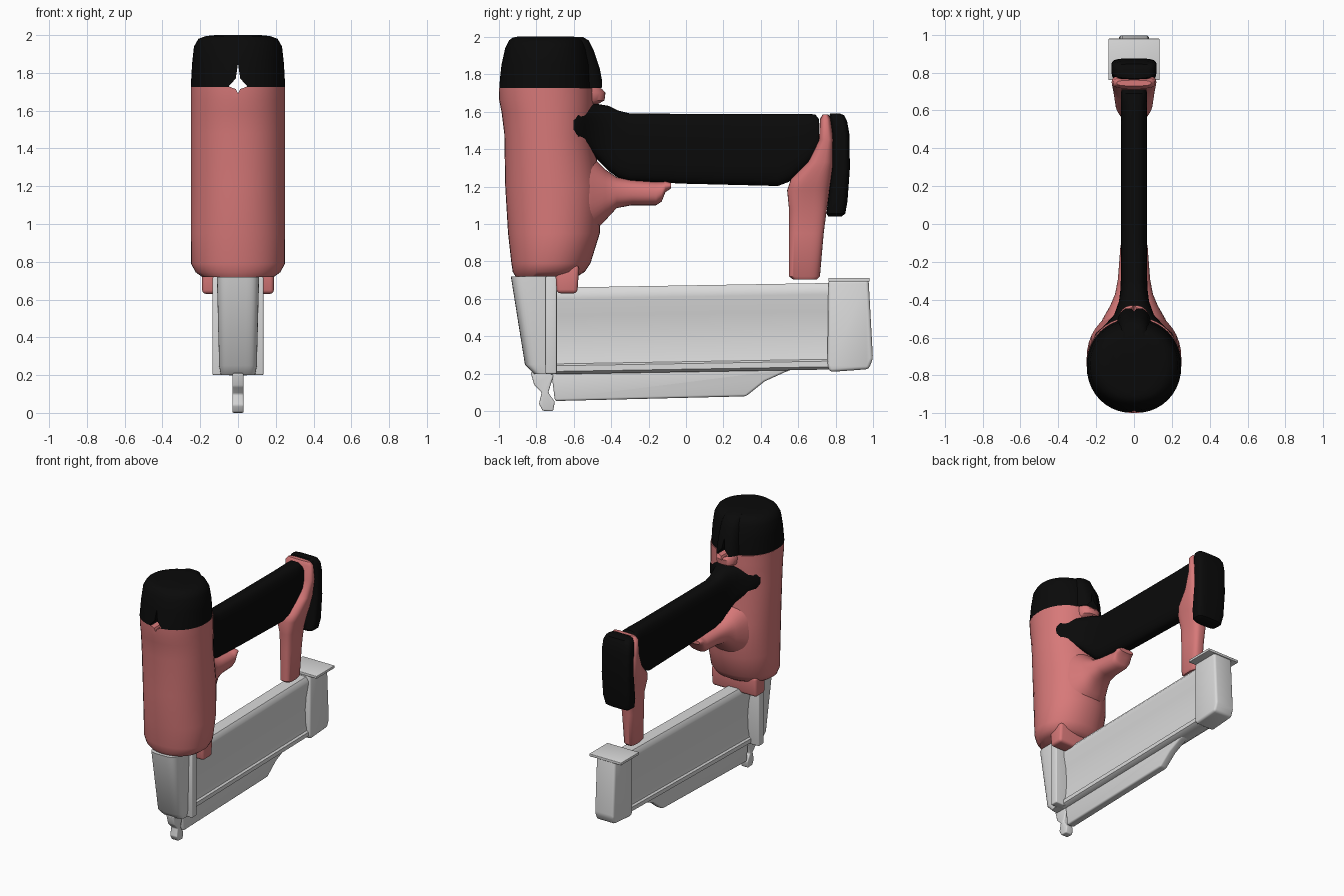
import bpy
import bmesh
from math import cos, sin, pi, radians

cube = bpy.data.objects.get("Cube")
if cube:
    bpy.data.objects.remove(cube, do_unlink=True)


def material(name, r, g, b):
    mat = bpy.data.materials.new(name)
    mat.use_nodes = True
    mat.diffuse_color = (r, g, b, 1)
    mat.node_tree.nodes["Principled BSDF"].inputs["Base Color"].default_value = (r, g, b, 1)
    return mat


RED = material("soft red casing", .68, .19, .19)
BLACK = material("black rubber", .003, .003, .003)
STEEL = material("pale steel", .7, .7, .7)


def place(axis, p, q, d):
    """Point with profile coordinates p, q and depth d along the axis."""
    return {"X": (d, p, q), "Y": (p, d, q), "Z": (p, q, d)}[axis]


def build(name, rings, mat, bevel=0, cutter=None):
    """Skin a row of rings, close both ends, then bevel, cut and shade."""
    bm = bmesh.new()
    loops = [[bm.verts.new(co) for co in ring] for ring in rings]
    count = len(loops[0])
    for a, b in zip(loops, loops[1:]):
        for i in range(count):
            j = (i + 1) % count
            bm.faces.new((a[i], a[j], b[j], b[i]))
    bm.faces.new(loops[0])
    bm.faces.new(loops[-1])
    bmesh.ops.recalc_face_normals(bm, faces=bm.faces)
    mesh = bpy.data.meshes.new(name)
    bm.to_mesh(mesh)
    bm.free()
    mesh.materials.append(mat)
    obj = bpy.data.objects.new(name, mesh)
    bpy.context.collection.objects.link(obj)
    bpy.ops.object.select_all(action="DESELECT")
    obj.select_set(True)
    bpy.context.view_layer.objects.active = obj
    if bevel:
        mod = obj.modifiers.new("round edges", "BEVEL")
        mod.width, mod.segments, mod.angle_limit = bevel, 3, radians(25)
        bpy.ops.object.modifier_apply(modifier=mod.name)
    if cutter:
        mod = obj.modifiers.new("notch", "BOOLEAN")
        mod.object, mod.operation, mod.solver = cutter, "DIFFERENCE", "EXACT"
        bpy.ops.object.modifier_apply(modifier=mod.name)
    bpy.ops.object.shade_smooth_by_angle(angle=radians(40))
    return obj


def prism(name, axis, points, start, end, mat, bevel=0, slope=0):
    rings = []
    for d in (start, end):
        rings.append([place(axis, p, q + slope * d, d) for p, q in points])
    return build(name, rings, mat, bevel)


def loft(name, axis, rows, mat, power=2, cutter=None, count=40):
    """Rows are (position, low edge, high edge, half width)."""
    def bulge(v):
        return abs(v) ** (2 / power) * (1 if v > 0 else -1)

    rings = []
    for pos, low, high, half in rows:
        ring = []
        for i in range(count):
            a = 2 * pi * i / count
            across = half * bulge(cos(a))
            along = (low + high) / 2 + (high - low) / 2 * bulge(sin(a))
            ring.append(place(axis, across, along, pos))
        rings.append(ring)
    return build(name, rings, mat, 0, cutter)


def mirrored(half):
    return half + [(-x, z) for x, z in reversed(half)]


# Star-shaped slot through the seam between cap and housing
star = [(0, 1.85), (.012, 1.77), (.05, 1.728), (.012, 1.715),
        (0, 1.69), (-.012, 1.715), (-.05, 1.728), (-.012, 1.77)]
slot = prism("seam_slot_cutter", "Y", star, -1.2, -.2, RED)
slot.hide_render = True

# Main housing and the lip under the cap
loft("housing", "Z", [
    (.72, -.91, -.58, .19), (.745, -.925, -.54, .225), (.79, -.932, -.51, .248),
    (.95, -.95, -.46, .25), (1.2, -.965, -.45, .25), (1.48, -.97, -.5, .25),
    (1.6, -.985, -.49, .25), (1.66, -.997, -.49, .25), (1.725, -1, -.49, .25),
], RED, 2.1, slot)
loft("housing_rear_lip", "Z", [
    (1.64, -.7, -.47, .07), (1.66, -.7, -.435, .085), (1.7, -.7, -.43, .09),
    (1.725, -.7, -.45, .09)], RED, 2.6, slot)

# Rubber cap with its rear ridge
loft("top_cap", "Z", [
    (1.725, -1, -.5, .25), (1.85, -.985, -.51, .243), (1.94, -.965, -.53, .233),
    (1.98, -.945, -.55, .21), (1.995, -.925, -.57, .17), (2, -.9, -.6, .12),
], BLACK, 2.1, slot)
loft("top_cap_rear_ridge", "Z", [
    (1.725, -.75, -.44, .095), (1.83, -.75, -.46, .09), (1.92, -.75, -.49, .085),
    (1.98, -.75, -.52, .075), (1.998, -.75, -.55, .06)], BLACK, 2.8, slot)
bpy.data.objects.remove(slot, do_unlink=True)

# Casing that sweeps back under the handle to the trigger
loft("trigger_neck", "Y", [
    (-.7, .82, 1.5, .235), (-.58, .88, 1.43, .2), (-.5, .95, 1.36, .165),
    (-.43, 1.02, 1.29, .125), (-.37, 1.085, 1.25, .1), (-.29, 1.1, 1.235, .085),
    (-.16, 1.1, 1.225, .075), (-.13, 1.12, 1.225, .073), (-.11, 1.17, 1.23, .07),
    (-.08, 1.19, 1.22, .06)], RED, 2.4)

# Handle grip, flared where it wraps the housing
loft("handle_grip", "Y", [
    (-.6, 1.45, 1.61, .212), (-.575, 1.42, 1.635, .2), (-.54, 1.4, 1.642, .16),
    (-.48, 1.35, 1.642, .105), (-.41, 1.28, 1.63, .08), (-.36, 1.245, 1.605, .073),
    (-.3, 1.228, 1.59, .07), (0, 1.215, 1.588, .07), (.49, 1.203, 1.588, .07),
    (.55, 1.225, 1.588, .07), (.64, 1.3, 1.588, .07), (.69, 1.35, 1.585, .07),
    (.71, 1.41, 1.56, .065)], BLACK, 3.2)

# Rear post and its rubber end cap
loft("rear_post", "Z", [
    (.705, .57, .7, .035), (.72, .55, .715, .045), (.95, .55, .735, .052),
    (1.08, .55, .752, .06), (1.18, .54, .765, .085), (1.24, .56, .78, .1),
    (1.33, .65, .79, .11), (1.45, .71, .79, .118), (1.56, .715, .775, .112),
    (1.585, .73, .76, .09)], RED, 3)
loft("rear_end_cap", "Z", [
    (1.04, .76, .83, .085), (1.055, .75, .85, .105), (1.12, .757, .862, .118),
    (1.3, .78, .875, .12), (1.48, .78, .872, .12), (1.55, .77, .86, .115),
    (1.58, .765, .845, .1), (1.59, .77, .82, .08)], BLACK, 4)

# Mounting lug below the housing
prism("mounting_lug", "X", [(-.69, .63), (-.58, .63), (-.57, .78), (-.7, .78)],
      -.19, .19, RED, .02)

# Nose channel, flange and firing tip
loft("nose_channel", "Z", [
    (.2, -.81, -.69, .09), (.25, -.86, -.69, .1), (.72, -.935, -.69, .112)], STEEL, 4)
prism("nose_flange", "Z", [(-.135, -.75), (.135, -.75), (.135, -.69), (-.135, -.69)],
      .2, .72, STEEL, .008)
prism("firing_tip", "X", [
    (-.83, .21), (-.81, .14), (-.77, .1), (-.785, .04), (-.765, .003), (-.71, 0),
    (-.7, .05), (-.735, .1), (-.72, .15), (-.7, .21)], -.03, .03, STEEL, .008)

# Magazine rail with waisted sides, and the lower fin
prism("magazine_rail", "Y", mirrored([
    (.045, .672), (.065, .645), (.065, .612), (.048, .52), (.04, .42), (.045, .32),
    (.055, .265), (.068, .255), (.068, .225), (.045, .21)]),
    -.72, .8, STEEL, slope=.017)
prism("magazine_fin", "X", [
    (-.72, .22), (-.7, .055), (.32, .08), (.42, .16), (.53, .21), (.6, .235)],
    -.03, .03, STEEL, .012)

# Magazine end block with top plate
prism("end_block", "X", [
    (.76, .7), (.975, .7), (.998, .28), (.975, .225), (.77, .21), (.755, .24)],
    -.08, .08, STEEL, .02)
prism("end_plate", "Z", [(-.135, .76), (.135, .76), (.135, .98), (-.135, .98)],
      .692, .712, STEEL, .004)
